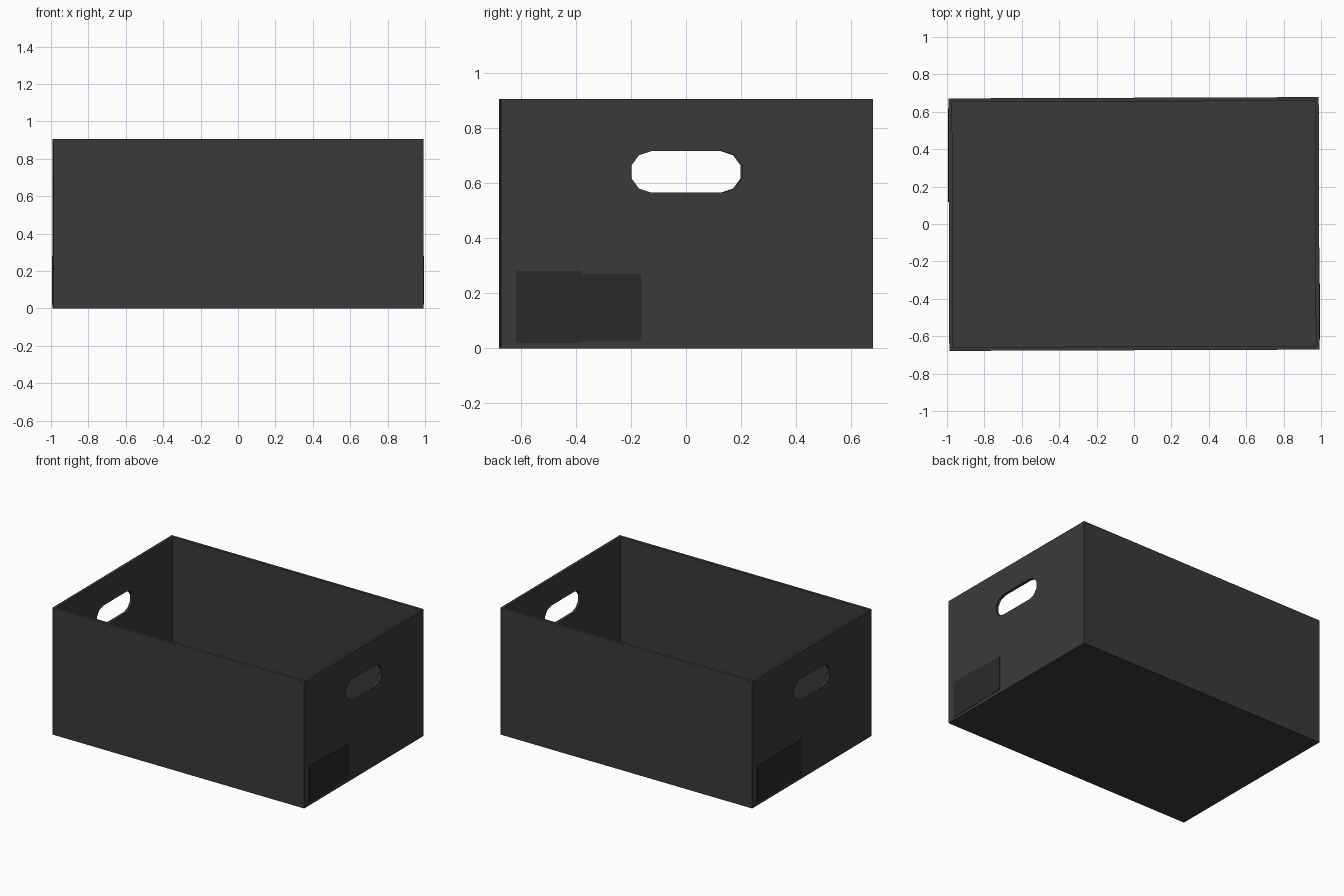
import bpy, bmesh
from math import cos, sin, pi, radians
from mathutils import Matrix

if "Cube" in bpy.data.objects:
    bpy.data.objects.remove(bpy.data.objects["Cube"])

TURN = Matrix.Rotation(radians(0.2), 4, 'Z')   # crate sits very slightly turned
HX, HY, H, T = 0.99, 0.675, 0.905, 0.02        # half sizes, height, wall thickness


def material(name, v):
    m = bpy.data.materials.new(name)
    m.diffuse_color = (v, v, v, 1)
    m.use_nodes = True
    m.node_tree.nodes["Principled BSDF"].inputs["Base Color"].default_value = m.diffuse_color
    return m


def finish(name, bm, mat=None):
    bmesh.ops.recalc_face_normals(bm, faces=bm.faces)
    me = bpy.data.meshes.new(name)
    bm.to_mesh(me)
    bm.free()
    me.transform(TURN)
    if mat:
        me.materials.append(mat)
    ob = bpy.data.objects.new(name, me)
    bpy.context.collection.objects.link(ob)
    return ob


def box(name, x0, x1, y0, y1, z0, z1, mat=None):
    bm = bmesh.new()
    bmesh.ops.create_cube(bm, size=1)
    for v in bm.verts:
        v.co = ((x0 + x1) / 2 + v.co.x * (x1 - x0),
                (y0 + y1) / 2 + v.co.y * (y1 - y0),
                (z0 + z1) / 2 + v.co.z * (z1 - z0))
    return finish(name, bm, mat)


def end_wall(name, side, mat):
    # end panel with a stadium-shaped hand hole
    bm = bmesh.new()
    x = side * HX
    yi = HY - T
    outer = [(-yi, 0), (yi, 0), (yi, H), (-yi, H)]
    r, cy, cz, n = 0.075, 0.13, 0.64, 5
    hole = [(s * (cy + r * sin(pi * i / n)), cz - s * r * cos(pi * i / n))
            for s in (1, -1) for i in range(n + 1)]
    edges = []
    for loop in (outer, hole):
        vs = [bm.verts.new((x, y, z)) for y, z in loop]
        edges += [bm.edges.new((a, b)) for a, b in zip(vs, vs[1:] + vs[:1])]
    bmesh.ops.triangle_fill(bm, edges=edges, use_beauty=True)
    bmesh.ops.dissolve_limit(bm, angle_limit=0.01, verts=bm.verts[:], edges=bm.edges[:])
    ext = bmesh.ops.extrude_face_region(bm, geom=bm.faces[:], use_keep_orig=True)
    moved = [g for g in ext['geom'] if isinstance(g, bmesh.types.BMVert)]
    bmesh.ops.translate(bm, verts=moved, vec=(-side * T, 0, 0))
    return finish(name, bm, mat)


dark = material("dark_plastic", 0.042)
black = material("label_black", 0.023)

# bottom and long walls
box("floor", -HX + T, HX - T, -HY + T, HY - T, 0, T, dark)
box("front_wall", -HX, HX, -HY, -HY + T, 0, H, dark)
box("back_wall", -HX, HX, HY - T, HY, 0, H, dark)

# end walls with hand holes
end_wall("right_wall", 1, dark)
end_wall("left_wall", -1, dark)

# label plates on the ends
box("right_label_large", HX, HX + 0.003, -0.62, -0.38, 0.02, 0.28, black)
box("right_label_small", HX, HX + 0.002, -0.38, -0.165, 0.025, 0.27, black)
box("left_label", -HX - 0.003, -HX, 0.12, 0.62, 0.02, 0.28, black)
